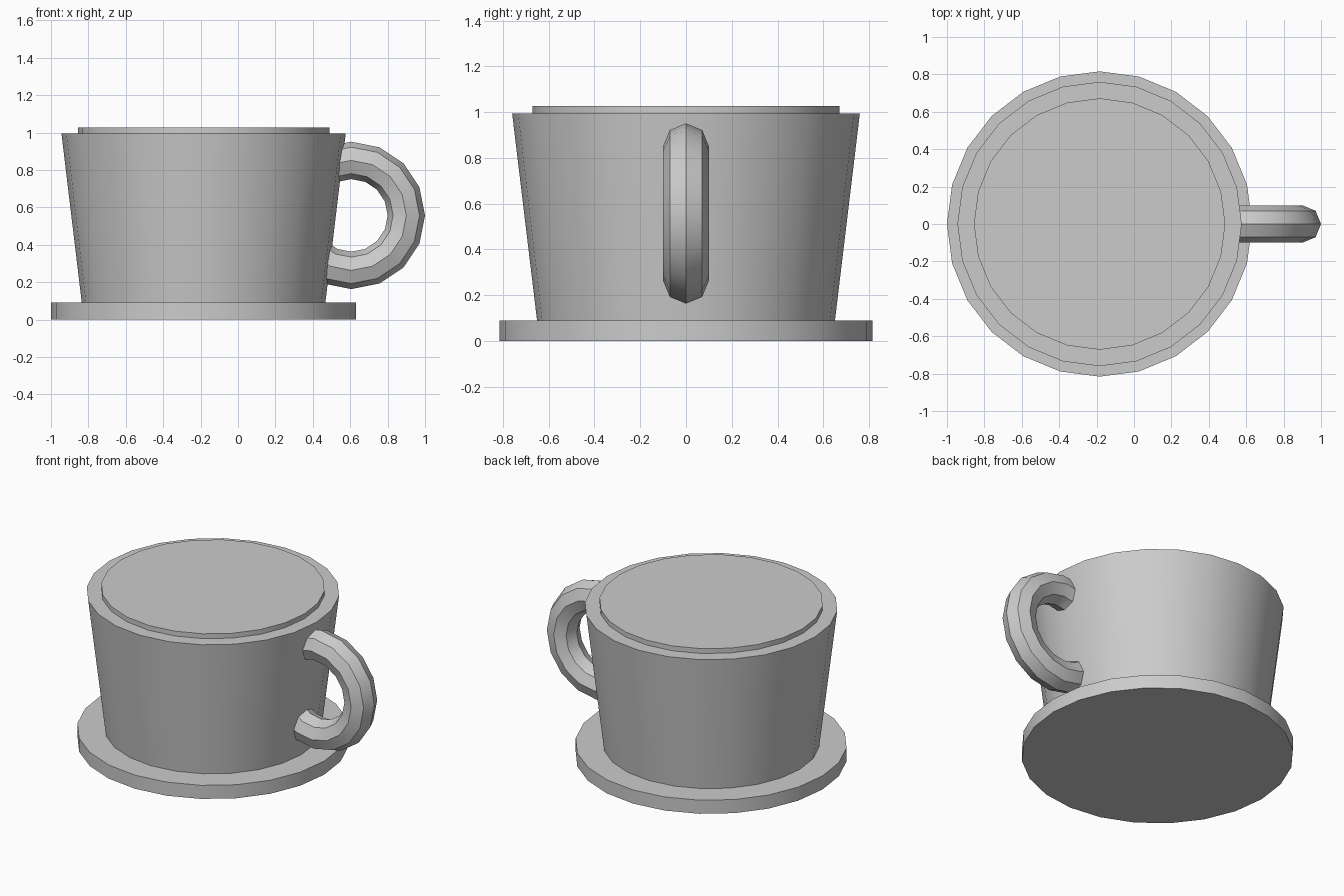
import bpy
import math

default_cube = bpy.data.objects.get("Cube")
if default_cube:
    bpy.data.objects.remove(default_cube, do_unlink=True)

CUP_X = -0.184
SIDES = 24

# Single plain grey finish
grey = bpy.data.materials.new("plain_grey")
grey.use_nodes = True
colour = (0.6, 0.6, 0.6, 1.0)
grey.diffuse_color = colour
grey.node_tree.nodes["Principled BSDF"].inputs["Base Color"].default_value = colour


def finish(name):
    """Name the active object, colour it and smooth its gentle edges."""
    obj = bpy.context.object
    obj.name = name
    obj.data.materials.append(grey)
    bpy.ops.object.shade_smooth_by_angle(angle=math.radians(30))
    return obj


def tapered_disc(name, bottom_radius, top_radius, bottom, top):
    bpy.ops.mesh.primitive_cone_add(
        vertices=SIDES, radius1=bottom_radius, radius2=top_radius,
        depth=top - bottom, location=(CUP_X, 0, (bottom + top) / 2))
    return finish(name)


# Saucer, tapered cup body and the drink standing just above the rim
tapered_disc("saucer", 0.816, 0.816, 0.0, 0.09)
tapered_disc("cup_body", 0.65, 0.76, 0.08, 0.995)
tapered_disc("drink_surface", 0.672, 0.672, 0.95, 1.027)

# Ring handle, partly sunk into the cup side
bpy.ops.mesh.primitive_torus_add(
    major_segments=16, minor_segments=8, major_radius=0.294, minor_radius=0.1,
    location=(0.606, 0, 0.557), rotation=(math.pi / 2, 0, 0))
finish("handle")
